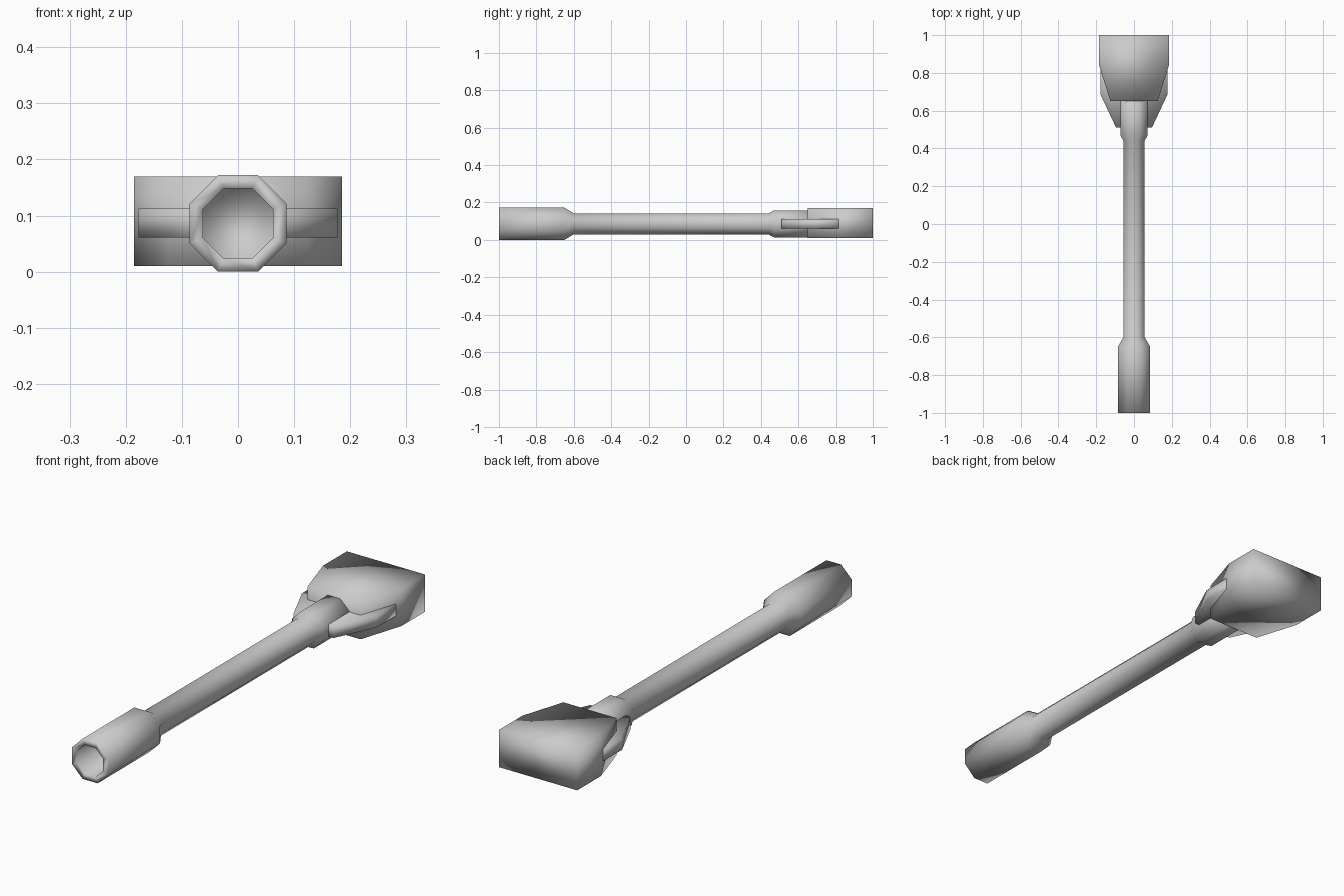
import bpy, bmesh, math
from mathutils import Vector

cube = bpy.data.objects.get("Cube")
if cube:
    bpy.data.objects.remove(cube, do_unlink=True)

MID = 0.086  # height of the centre line

grey = bpy.data.materials.new("light_grey")
grey.use_nodes = True
grey.diffuse_color = (0.6, 0.6, 0.6, 1)
grey.node_tree.nodes["Principled BSDF"].inputs["Base Color"].default_value = (0.6, 0.6, 0.6, 1)


def finish(name, bm):
    """Turn a bmesh into a smooth shaded grey object."""
    bmesh.ops.recalc_face_normals(bm, faces=bm.faces[:])
    for f in bm.faces:
        f.smooth = True
    mesh = bpy.data.meshes.new(name)
    bm.to_mesh(mesh)
    bm.free()
    mesh.materials.append(grey)
    obj = bpy.data.objects.new(name, mesh)
    bpy.context.collection.objects.link(obj)
    return obj


def octagon_loft(name, profile):
    """Loft octagons, given as (half width across flats, y), along y."""
    bm = bmesh.new()
    rings = []
    for half, y in profile:
        r = half / math.cos(math.pi / 8)
        angles = [math.pi / 8 + i * math.pi / 4 for i in range(8)]
        rings.append([bm.verts.new((r * math.cos(a), y, MID + r * math.sin(a))) for a in angles])
    for a, b in zip(rings, rings[1:]):
        for i in range(8):
            j = (i + 1) % 8
            bm.faces.new((a[i], a[j], b[j], b[i]))
    bm.faces.new(rings[0])
    bm.faces.new(rings[-1])
    return finish(name, bm)


def mirrored_plate(name, half_outline, z0, z1):
    """Extrude an outline, mirrored in x, from z0 up to z1."""
    bm = bmesh.new()
    outline = half_outline + [(-x, y) for x, y in reversed(half_outline)]
    base = bm.faces.new([bm.verts.new((x, y, z0)) for x, y in outline])
    top = bmesh.ops.extrude_face_region(bm, geom=[base])["geom"]
    verts = [v for v in top if isinstance(v, bmesh.types.BMVert)]
    bmesh.ops.translate(bm, verts=verts, vec=Vector((0, 0, z1 - z0)))
    return finish(name, bm)


# Hollow grip, shaft and collar in one run, starting at the bottom of the socket
octagon_loft("handle_and_shaft", [
    (0.062, -0.75), (0.062, -1.0), (0.086, -1.0), (0.086, -0.65), (0.056, -0.6),
    (0.056, 0.44), (0.072, 0.47), (0.072, 0.7)])

# Wide block head that tapers toward the shaft
mirrored_plate("head", [(0.125, 0.65), (0.185, 0.84), (0.185, 1.0)], 0.01, 0.17)

# Thin side fins joining the collar to the head
mirrored_plate("side_fins", [(0.095, 0.51), (0.177, 0.685), (0.177, 0.85)], 0.061, 0.113)
